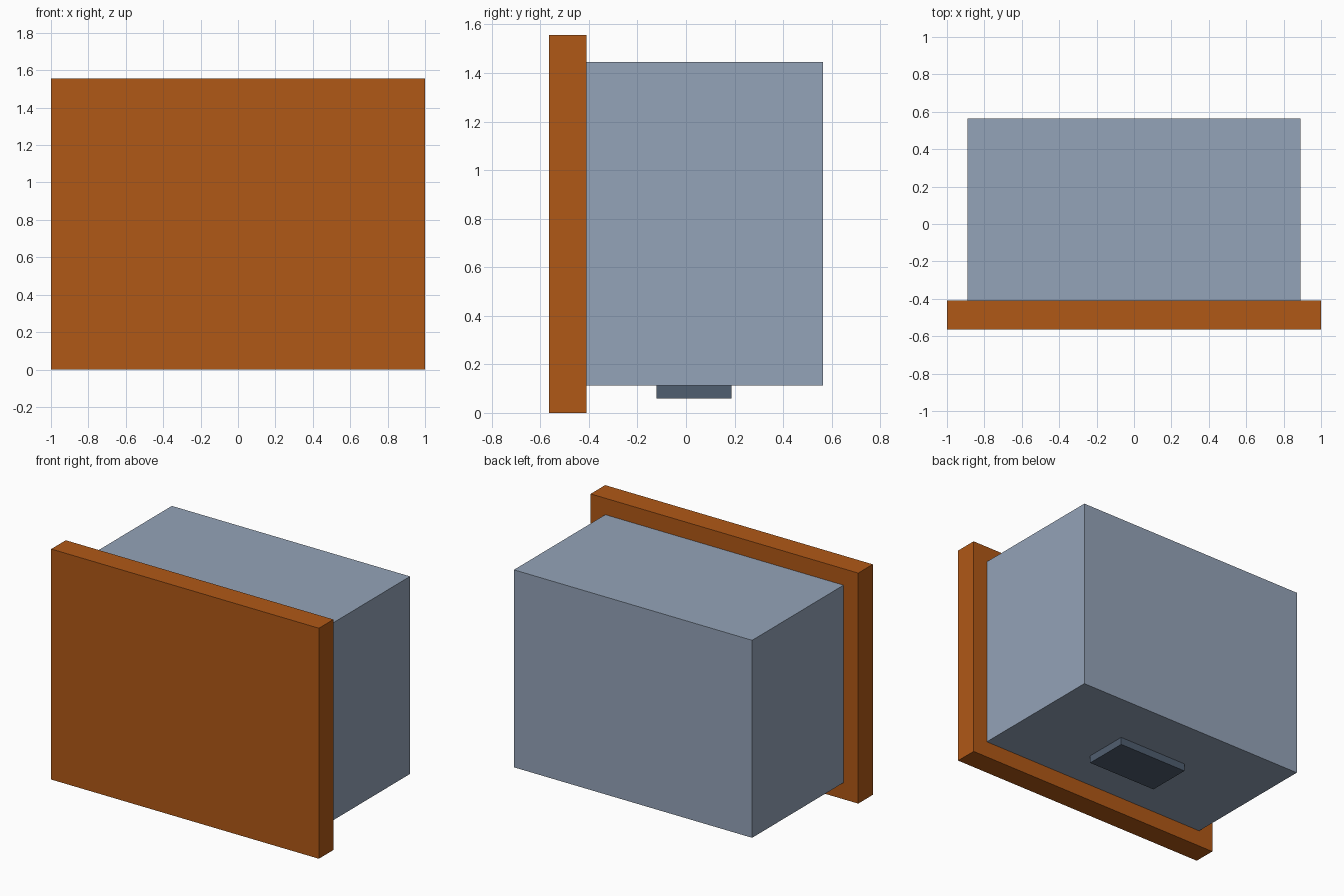
import bpy

if "Cube" in bpy.data.objects:
    bpy.data.objects.remove(bpy.data.objects["Cube"])


def material(name, rgb):
    # 0-255 display colour converted to linear
    m = bpy.data.materials.new(name)
    m.diffuse_color = [((c / 255 + 0.055) / 1.055) ** 2.4 for c in rgb] + [1]
    m.use_nodes = True
    m.node_tree.nodes["Principled BSDF"].inputs["Base Color"].default_value = m.diffuse_color
    return m


def box(name, lo, hi, mat):
    centre = [(a + b) / 2 for a, b in zip(lo, hi)]
    bpy.ops.mesh.primitive_cube_add(size=1, location=centre)
    ob = bpy.context.object
    ob.name = name
    ob.scale = [b - a for a, b in zip(lo, hi)]
    bpy.ops.object.transform_apply(location=False, rotation=False, scale=True)
    ob.data.materials.append(mat)
    return ob


wood = material("wood", (176, 88, 22))
slate = material("slate", (148, 163, 184))
dark_slate = material("dark_slate", (80, 94, 112))

# Wide front panel
box("front_panel", (-1, -0.565, 0), (1, -0.41, 1.557), wood)
# Body behind the panel
box("body", (-0.89, -0.41, 0.112), (0.89, 0.565, 1.446), slate)
# Small mounting block under the body
box("bottom_block", (-0.265, -0.122, 0.06), (0.265, 0.188, 0.112), dark_slate)
